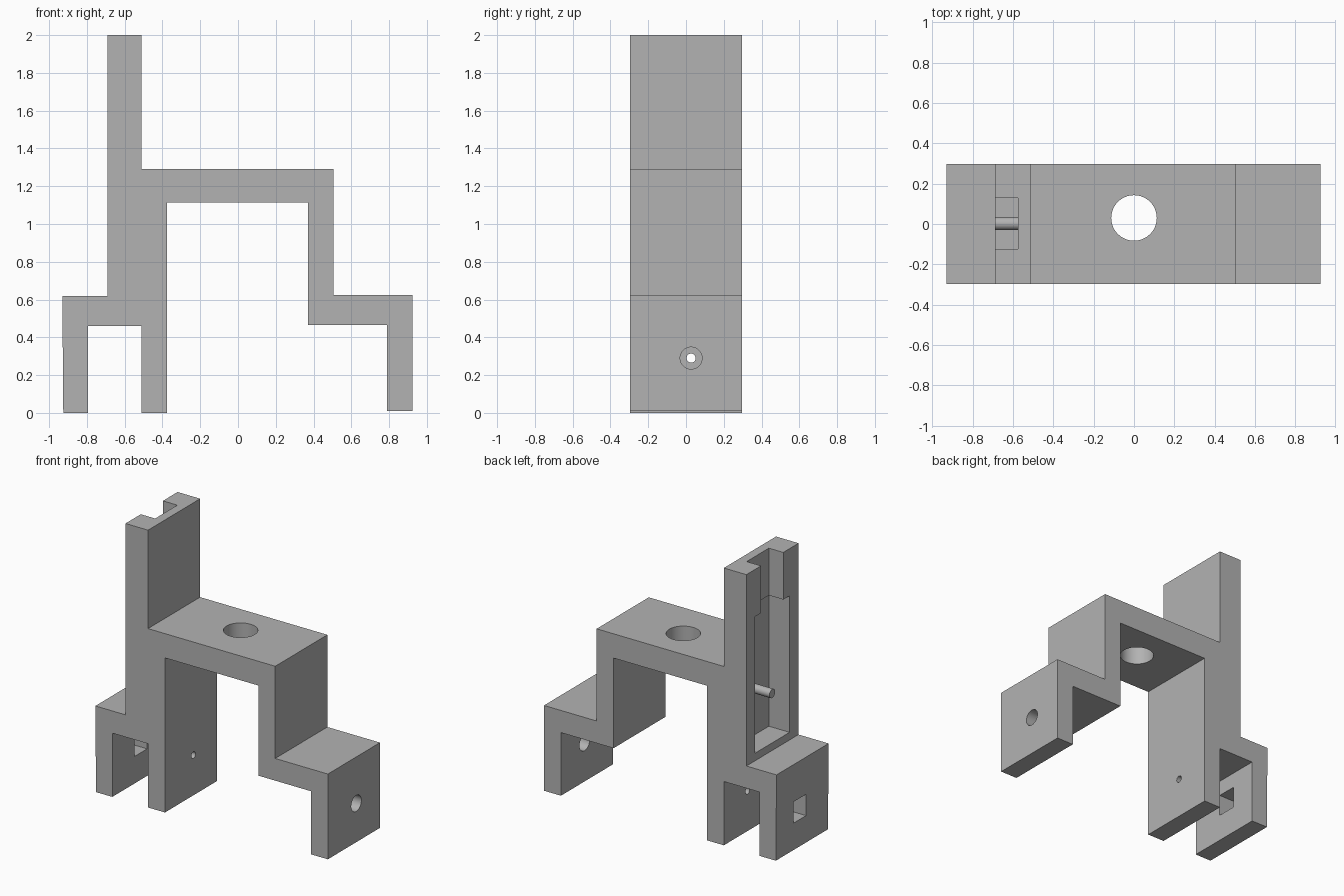
import bpy
import bmesh
from math import pi, radians

cube = bpy.data.objects.get("Cube")
if cube:
    bpy.data.objects.remove(cube, do_unlink=True)

grey = bpy.data.materials.new("plain grey")
grey.use_nodes = True
colour = (0.45, 0.45, 0.45, 1)
grey.diffuse_color = colour
grey.node_tree.nodes["Principled BSDF"].inputs["Base Color"].default_value = colour

HALF = 0.297  # half the depth of the bracket


def activate(ob):
    bpy.ops.object.select_all(action="DESELECT")
    ob.select_set(True)
    bpy.context.view_layer.objects.active = ob


def prism(name, outline):
    """Extrude an (x, z) outline through the full depth."""
    bm = bmesh.new()
    face = bm.faces.new([bm.verts.new((x, -HALF, z)) for x, z in outline])
    moved = bmesh.ops.extrude_face_region(bm, geom=[face])["geom"]
    verts = [v for v in moved if isinstance(v, bmesh.types.BMVert)]
    bmesh.ops.translate(bm, verts=verts, vec=(0, 2 * HALF, 0))
    bmesh.ops.recalc_face_normals(bm, faces=bm.faces)
    mesh = bpy.data.meshes.new(name)
    bm.to_mesh(mesh)
    bm.free()
    ob = bpy.data.objects.new(name, mesh)
    bpy.context.collection.objects.link(ob)
    mesh.materials.append(grey)
    return ob


def box(name, x, y, z):
    """Box from three (low, high) ranges."""
    bpy.ops.mesh.primitive_cube_add(size=1, location=[sum(r) / 2 for r in (x, y, z)])
    ob = bpy.context.object
    ob.name = name
    ob.scale = [r[1] - r[0] for r in (x, y, z)]
    bpy.ops.object.transform_apply(location=False, rotation=False, scale=True)
    ob.data.materials.append(grey)
    return ob


def rod(name, centre, radius, length, along_x=True):
    """Cylinder lying along x, or standing along z."""
    bpy.ops.mesh.primitive_cylinder_add(
        vertices=48, radius=radius, depth=length, location=centre,
        rotation=(0, pi / 2 if along_x else 0, 0))
    ob = bpy.context.object
    ob.name = name
    ob.data.materials.append(grey)
    return ob


def cut(target, cutter):
    cutter.hide_render = True
    mod = target.modifiers.new("cut", "BOOLEAN")
    mod.operation = "DIFFERENCE"
    mod.solver = "EXACT"
    mod.object = cutter
    activate(target)
    bpy.ops.object.modifier_apply(modifier=mod.name)
    bpy.data.objects.remove(cutter, do_unlink=True)


# Stepped bracket with tower, bridge and feet
bracket = prism("bracket_body", [
    (-0.925, 0), (-0.795, 0), (-0.795, 0.46), (-0.51, 0.46), (-0.51, 0),
    (-0.375, 0), (-0.375, 1.115), (0.37, 1.115), (0.37, 0.465),
    (0.79, 0.465), (0.79, 0.01), (0.925, 0.01), (0.925, 0.625),
    (0.505, 0.625), (0.505, 1.29), (-0.51, 1.29), (-0.51, 2),
    (-0.69, 2), (-0.69, 0.62), (-0.93, 0.62)])

# Wide pocket and narrow open-topped slot in the tower
cut(bracket, box("pocket_cutter", (-0.8, -0.525), (-0.195, 0.2), (0.675, 1.66)))
cut(bracket, box("slot_cutter", (-0.8, -0.575), (-0.123, 0.13), (1.6, 2.1)))

# Holes in the bridge, right foot, inner leg and outer leg
cut(bracket, rod("bridge_hole", (0, 0.03, 1.2), 0.113, 0.4, along_x=False))
cut(bracket, rod("foot_hole", (0.86, 0.027, 0.29), 0.058, 0.3))
cut(bracket, rod("leg_hole", (-0.44, 0.027, 0.29), 0.024, 0.25))
cut(bracket, box("square_hole", (-1, -0.7), (-0.045, 0.1), (0.195, 0.35)))

# Peg inside the pocket
peg = rod("peg", (-0.595, 0.002, 1.03), 0.032, 0.19)

for part in (bracket, peg):
    activate(part)
    bpy.ops.object.shade_smooth_by_angle(angle=radians(30))
